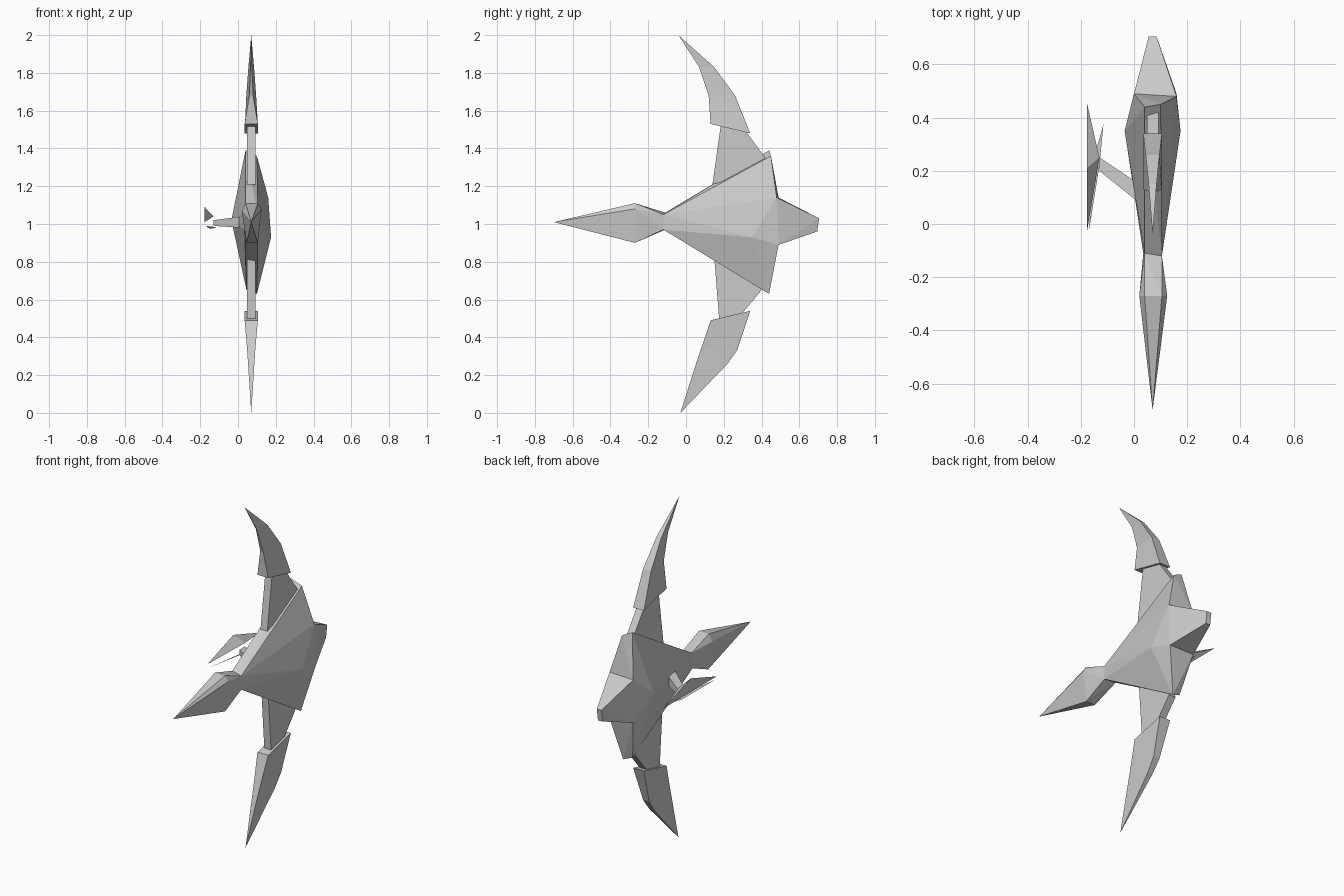
import bpy, bmesh

CX = 0.07  # plane of the two main wings


def finish(name, bm):
    bmesh.ops.recalc_face_normals(bm, faces=bm.faces[:])
    me = bpy.data.meshes.new(name)
    bm.to_mesh(me)
    bm.free()
    ob = bpy.data.objects.new(name, me)
    bpy.context.collection.objects.link(ob)
    return ob


def hull(name, pts):
    """Faceted convex part from its corner points."""
    bm = bmesh.new()
    vs = [bm.verts.new(p) for p in pts]
    res = bmesh.ops.convex_hull(bm, input=vs)
    loose = [v for v in bm.verts if not v.link_faces]
    bmesh.ops.delete(bm, geom=loose, context='VERTS')
    bmesh.ops.dissolve_limit(bm, angle_limit=0.01, verts=bm.verts[:], edges=bm.edges[:])
    return finish(name, bm)


def blade(name, sections, tip):
    """Curved blade: sections are (front y, z, half width, back y, z, half width)."""
    bm = bmesh.new()
    rings = []
    for fy, fz, fw, by, bz, bw in sections:
        rings.append([bm.verts.new(p) for p in (
            (CX - fw, fy, fz), (CX + fw, fy, fz), (CX + bw, by, bz), (CX - bw, by, bz))])
    bm.faces.new(rings[0])
    for a, b in zip(rings, rings[1:]):
        for i in range(4):
            j = (i + 1) % 4
            bm.faces.new((a[i], a[j], b[j], b[i]))
    t = bm.verts.new((CX, *tip))
    for i in range(4):
        bm.faces.new((rings[-1][i], rings[-1][(i + 1) % 4], t))
    bmesh.ops.remove_doubles(bm, verts=bm.verts[:], dist=0.0005)
    return finish(name, bm)


def plate(name, profile, half):
    """Flat strut from a side profile."""
    return hull(name, [(CX + s * half, y, z) for s in (-1, 1) for y, z in profile])


# Neck section shared by nose and body
neck = [(0.035, -0.11, 0.97), (0.105, -0.12, 0.97), (0.105, -0.12, 1.05), (0.04, -0.11, 1.06)]

# Pointed nose
hull("nose", neck + [
    (CX, -0.70, 1.01),
    (0.04, -0.27, 1.11), (0.105, -0.27, 1.11), (0.125, -0.27, 1.08),
    (0.105, -0.27, 0.90), (0.045, -0.27, 0.90), (0.02, -0.27, 1.07)])

# Wedge body, flaring toward the back
back = [(0.0, 0.49, 1.14), (0.16, 0.48, 1.14), (0.16, 0.49, 0.89), (0.0, 0.49, 0.89)]
hull("body", neck + back + [
    (0.04, 0.44, 1.39), (0.10, 0.45, 1.36), (0.10, 0.44, 0.63), (0.045, 0.43, 0.65),
    (0.175, 0.35, 0.93), (-0.035, 0.35, 1.02)])

# Tapered tail
hull("tail", back + [
    (CX + s * 0.015, y, z) for s in (-1, 1) for y, z in ((0.705, 1.03), (0.695, 0.96))])

# Upper wing
plate("upper_strut", [(0.14, 1.21), (0.185, 1.53), (0.31, 1.50), (0.42, 1.35), (0.40, 1.28)], 0.022)
blade("upper_blade", [
    (0.13, 1.53, 0.035, 0.34, 1.48, 0.035),
    (0.12, 1.68, 0.010, 0.26, 1.68, 0.026),
    (0.07, 1.83, 0.003, 0.15, 1.83, 0.015)], (-0.04, 2.0))

# Lower wing
plate("lower_strut", [(0.15, 0.82), (0.175, 0.50), (0.30, 0.53), (0.40, 0.65), (0.38, 0.72)], 0.022)
blade("lower_blade", [
    (0.13, 0.49, 0.035, 0.34, 0.54, 0.035),
    (0.08, 0.34, 0.022, 0.27, 0.33, 0.020),
    (0.05, 0.25, 0.016, 0.22, 0.26, 0.016)], (-0.03, 0.0))

# Side arm and its split blade
hull("side_strut", [
    (0.02, 0.08, 0.98), (0.02, 0.08, 1.04), (0.02, 0.15, 0.98), (0.02, 0.15, 1.04),
    (-0.13, 0.20, 0.99), (-0.13, 0.20, 1.02), (-0.13, 0.25, 0.99), (-0.13, 0.25, 1.02)])
hull("side_blade_upper", [
    (-0.177, 0.455, 1.01), (-0.177, 0.21, 1.09), (-0.177, -0.03, 1.01), (-0.13, 0.25, 1.04)])
hull("side_blade_lower", [
    (-0.17, -0.03, 0.99), (-0.115, 0.375, 0.98), (-0.13, 0.22, 0.985), (-0.15, 0.25, 0.975)])
